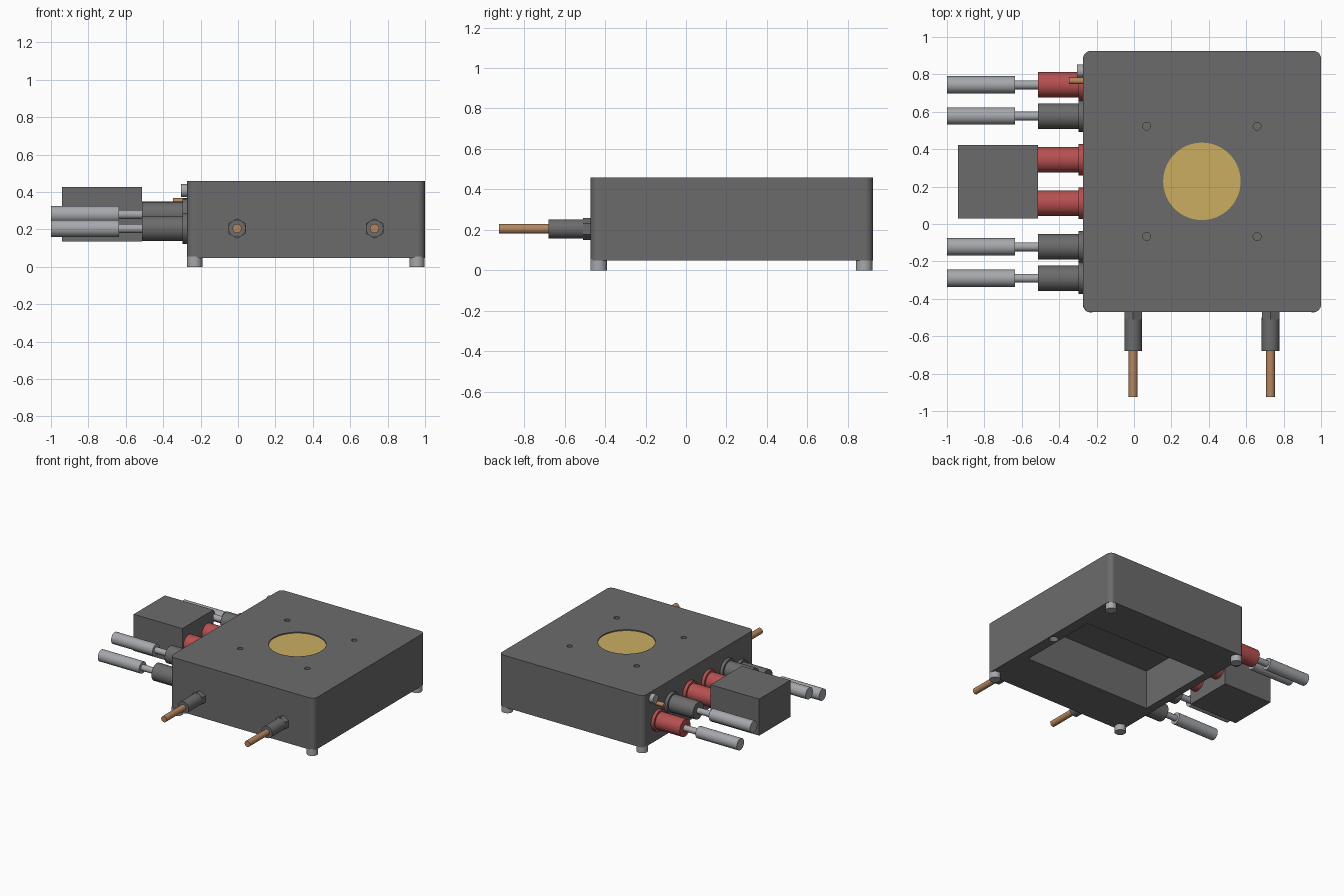
import bpy, bmesh
from mathutils import Matrix, Vector

if "Cube" in bpy.data.objects:
    bpy.data.objects.remove(bpy.data.objects["Cube"])


def material(name, r, g, b):
    m = bpy.data.materials.new(name)
    m.use_nodes = True
    m.diffuse_color = (r, g, b, 1)
    m.node_tree.nodes["Principled BSDF"].inputs["Base Color"].default_value = (r, g, b, 1)
    return m


GREY = material("dark grey", 0.148, 0.148, 0.152)
RED = material("red", 0.47, 0.08, 0.08)
SILVER = material("light grey", 0.38, 0.39, 0.41)
COPPER = material("copper", 0.46, 0.24, 0.115)
GOLD = material("gold", 0.6, 0.42, 0.12)


def finish(name, bm, mat, smooth=False):
    mesh = bpy.data.meshes.new(name)
    bm.to_mesh(mesh)
    bm.free()
    obj = bpy.data.objects.new(name, mesh)
    bpy.context.collection.objects.link(obj)
    mesh.materials.append(mat)
    if smooth:
        shade(obj)
    return obj


def shade(obj):
    bpy.ops.object.select_all(action="DESELECT")
    obj.select_set(True)
    bpy.context.view_layer.objects.active = obj
    bpy.ops.object.shade_smooth_by_angle(angle=0.6)


def block(name, lo, hi, mat, radius=0):
    lo, hi = Vector(lo), Vector(hi)
    bm = bmesh.new()
    bmesh.ops.create_cube(bm, size=1)
    bmesh.ops.scale(bm, vec=hi - lo, verts=bm.verts)
    bmesh.ops.translate(bm, vec=(lo + hi) / 2, verts=bm.verts)
    if radius:
        upright = [e for e in bm.edges
                   if abs(e.verts[0].co.z - e.verts[1].co.z) > 0.1]
        bmesh.ops.bevel(bm, geom=upright, offset=radius, segments=6,
                        profile=0.5, affect="EDGES")
    return finish(name, bm, mat)


def rod(name, start, end, radius, mat, sides=32):
    """Cylinder or prism running from start to end."""
    a, b = Vector(start), Vector(end)
    turn = (b - a).to_track_quat("Z", "Y").to_matrix().to_4x4()
    bm = bmesh.new()
    bmesh.ops.create_cone(bm, cap_ends=True, segments=sides, radius1=radius,
                          radius2=radius, depth=(b - a).length,
                          matrix=Matrix.Translation((a + b) / 2) @ turn)
    return finish(name, bm, mat, sides > 8)


def carve(obj, cutters):
    for c in cutters:
        c.hide_render = True
        mod = obj.modifiers.new("cut", "BOOLEAN")
        mod.operation, mod.solver, mod.object = "DIFFERENCE", "EXACT", c
    graph = bpy.context.evaluated_depsgraph_get()
    mesh = bpy.data.meshes.new_from_object(obj.evaluated_get(graph))
    obj.modifiers.clear()
    obj.data = mesh
    for c in cutters:
        bpy.data.objects.remove(c)


# Housing: rounded box, pocket and hole underneath, window and screw holes on top
CX, CY, TOP = 0.363, 0.228, 0.46
housing = block("housing", (-0.272, -0.471, 0.048), (1, 0.925, TOP), GREY, 0.04)
cuts = [block("pocket_cutter", (CX - 0.57, CY - 0.335, 0), (CX + 0.55, CY + 0.335, 0.36), GREY),
        rod("window_cutter", (CX, CY, 0.43), (CX, CY, 0.5), 0.207, GREY, 64),
        rod("base_hole_cutter", (0.955, CY, 0), (0.955, CY, 0.1), 0.035, GREY)]
for sx in (-1, 1):
    for sy in (-1, 1):
        x, y = CX + sx * 0.295, CY + sy * 0.295
        cuts.append(rod("screw_cutter", (x, y, 0.42), (x, y, 0.5), 0.021, GREY))
carve(housing, cuts)
shade(housing)
# Keep the broad faces flat beside the rounded corners
housing.modifiers.new("flat_sides", "WEIGHTED_NORMAL").keep_sharp = True
rod("window_disc", (CX, CY, 0.425), (CX, CY, 0.452), 0.207, GOLD, 64)

# Feet
for x in (-0.232, 0.957):
    for y in (-0.432, 0.881):
        rod("foot", (x, y, 0), (x, y, 0.055), 0.041, SILVER)

# Front tube fittings: hexagonal nut, sleeve and copper tube
for x in (-0.005, 0.73):
    def along(y):
        return (x, y, 0.205)
    rod("fitting_nut", along(-0.46), along(-0.51), 0.054, GREY, 6)
    rod("fitting_sleeve", along(-0.5), along(-0.68), 0.047, GREY)
    rod("copper_tube", along(-0.67), along(-0.925), 0.024, COPPER)

# Side sockets; the outer four hold plugs with a thin neck and a thick pin
HIGH, LOW = 0.28, 0.205
sockets = [(0.744, LOW, RED, True), (0.577, HIGH, GREY, True),
           (0.344, HIGH, RED, False), (0.111, HIGH, RED, False),
           (-0.122, HIGH, GREY, True), (-0.29, LOW, GREY, True)]
for y, z, mat, plugged in sockets:
    rod("socket_flange", (-0.265, y, z), (-0.297, y, z), 0.084, mat)
    rod("socket_body", (-0.29, y, z), (-0.513, y, z), 0.068, mat)
    if plugged:
        rod("plug_neck", (-0.51, y, z), (-0.64, y, z), 0.024, SILVER)
        rod("plug_pin", (-0.636, y, z), (-1, y, z), 0.046, SILVER)

# Rectangular adapter across the two middle sockets
block("adapter_block", (-0.94, 0.03, 0.135), (-0.512, 0.422, 0.426), GREY)

# Small earth terminal and copper lead near the rear corner
rod("terminal_screw", (-0.265, 0.818, 0.408), (-0.305, 0.818, 0.408), 0.035, SILVER)
rod("copper_lead", (-0.265, 0.765, 0.35), (-0.347, 0.765, 0.35), 0.017, COPPER)
